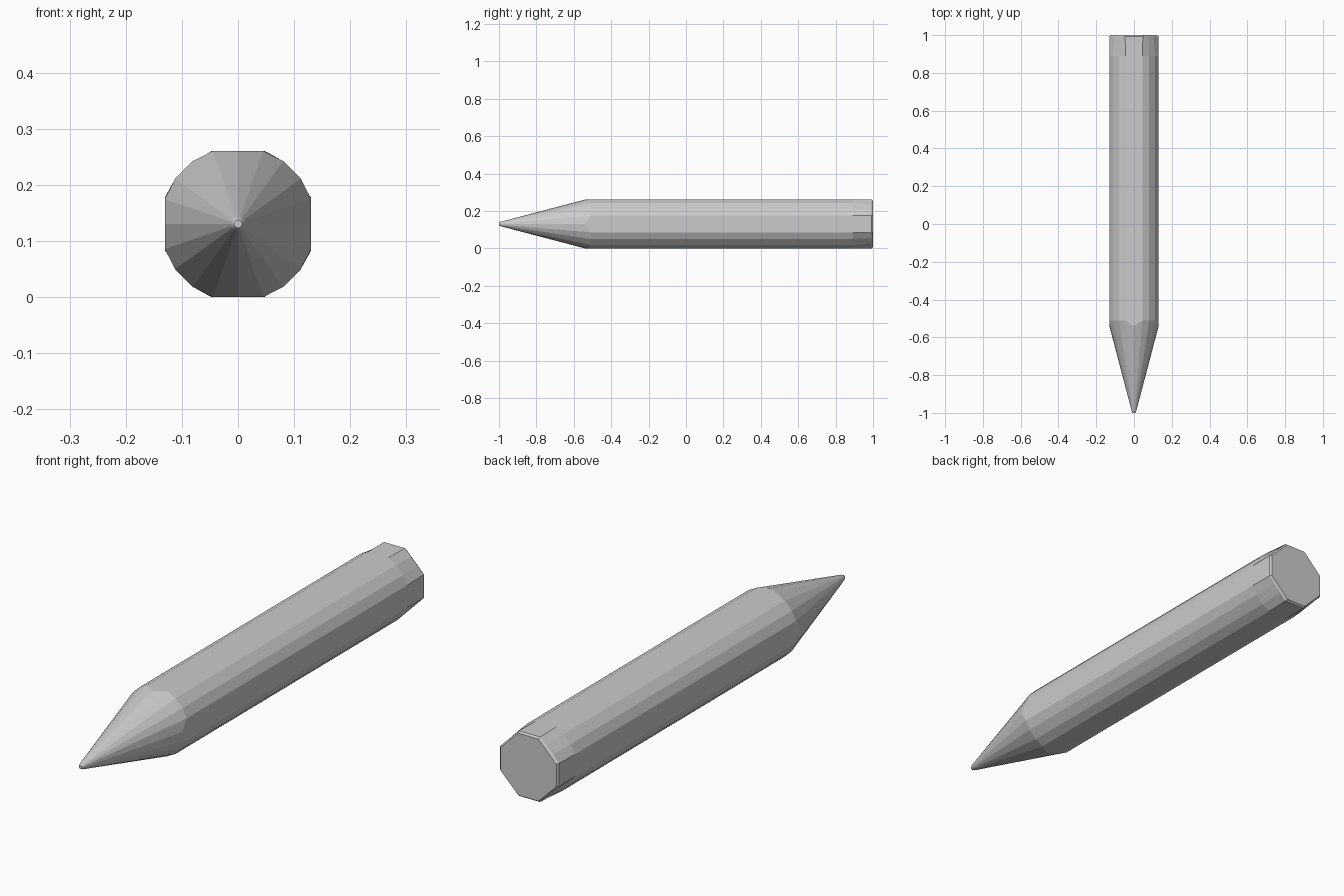
import bpy
import bmesh
from math import hypot

if "Cube" in bpy.data.objects:
    bpy.data.objects.remove(bpy.data.objects["Cube"])

HALF = 0.1305                      # half width across the flats
# One quarter of each cross-section: middle of a flat, then the rounded corner
BODY = [(HALF, 0), (HALF, 0.0445), (0.112, 0.0805), (0.0805, 0.112), (0.0445, HALF)]
BUTT = [(HALF, 0), (HALF, 0.047), (0.103, 0.0745), (0.0745, 0.103), (0.047, HALF)]


def full_section(quarter):
    """Turn the quarter section four times to get a closed loop."""
    pts, loop = list(quarter), []
    for _ in range(4):
        loop += pts
        pts = [(-z, x) for x, z in pts]
    return loop


body, butt = full_section(BODY), full_section(BUTT)


def circle(radius):
    return [(x * radius / hypot(x, z), z * radius / hypot(x, z)) for x, z in body]


def flat_ring(section, y, scale=1.0):
    return [(x * scale, y, z * scale + HALF) for x, z in section]


# Scalloped edge where the sharpened cone cuts the faceted shaft
shoulder = [(x, -0.54 + (hypot(x, z) - HALF) / 0.263, z + HALF) for x, z in body]

rings = [
    flat_ring(circle(0.007), -1.0),      # blunt tip
    flat_ring(circle(0.012), -0.99),     # tip rounding
    shoulder,                            # end of the cone
    flat_ring(body, 0.89),               # shaft
    flat_ring(butt, 0.992),              # chamfered corners at the butt
    flat_ring(butt, 1.0, 0.955),         # small bevel round the end cap
]

bm = bmesh.new()
loops = [[bm.verts.new(p) for p in ring] for ring in rings]
for a, b in zip(loops, loops[1:]):
    n = len(a)
    for i in range(n):
        j = (i + 1) % n
        bm.faces.new((a[i], a[j], b[j], b[i]))
bm.faces.new(loops[0])
bm.faces.new(loops[-1])
bmesh.ops.recalc_face_normals(bm, faces=bm.faces)

mesh = bpy.data.meshes.new("sharpened_stake")
bm.to_mesh(mesh)
bm.free()
bpy.context.collection.objects.link(bpy.data.objects.new("sharpened_stake", mesh))
